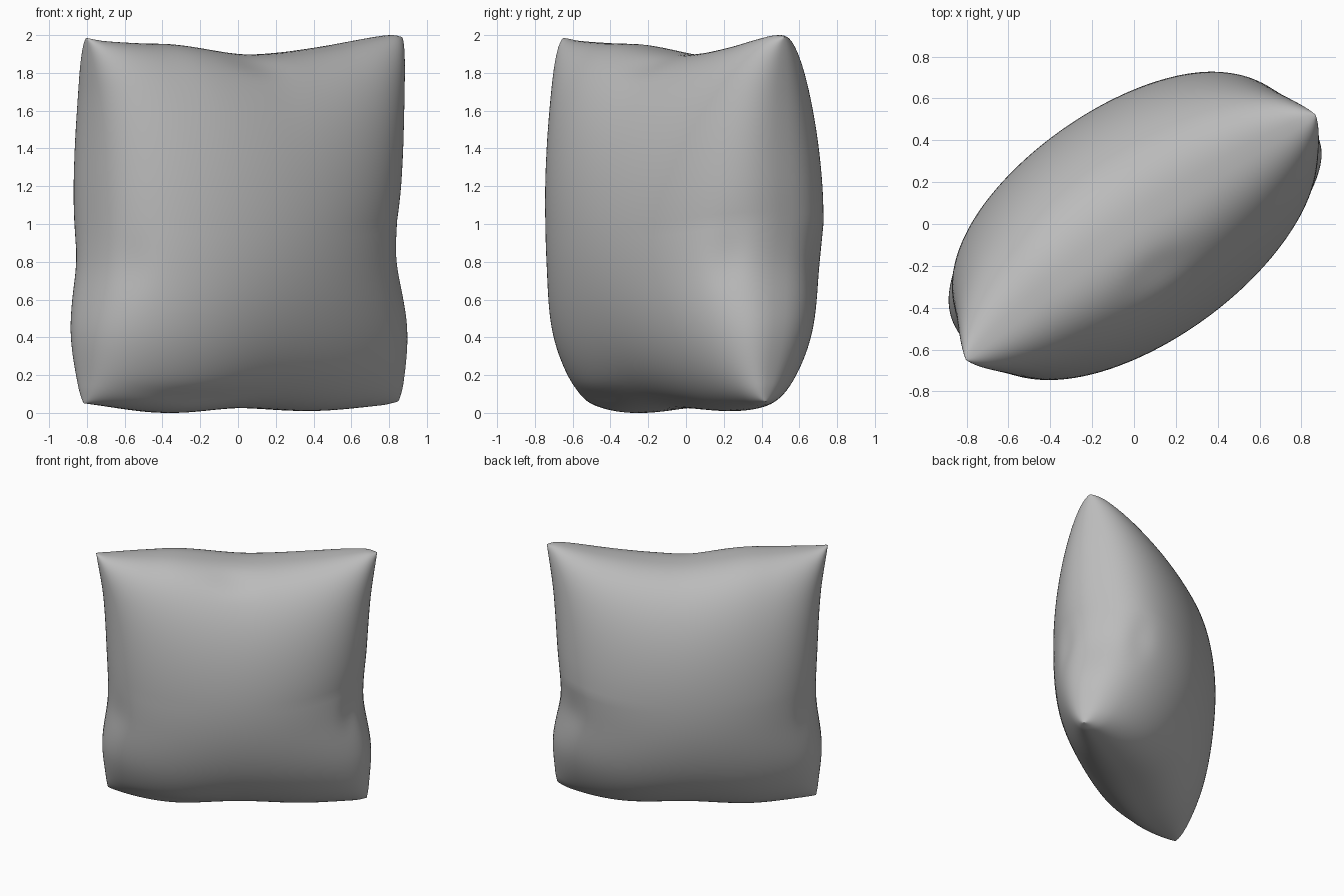
import bpy, bmesh, math

if "Cube" in bpy.data.objects:
    bpy.data.objects.remove(bpy.data.objects["Cube"])

N = 80                       # grid cells per side
ANG = math.radians(35)       # pillow is turned about z
CU, SU = math.cos(ANG), math.sin(ANG)

# Seam outline: (parameter, position) along each edge
LEFT = [(-1, -.945), (-.9, -.96), (-.6, -.985), (-.22, -.945), (.2, -.955), (.65, -.98), (1, -1.03)]
RIGHT = [(-1, .935), (-.9, .95), (-.6, .965), (-.22, .91), (.2, .935), (.65, .965), (1, 1.01)]
TOP = [(-1, 1.985), (-.9, 1.97), (-.65, 1.957), (-.42, 1.95), (0, 1.9), (.25, 1.905),
       (.55, 1.94), (.85, 1.99), (.94, 2.0), (1, 1.99)]
BOTTOM = [(-1, .05), (-.5, .0), (0, .025), (.5, .01), (.9, .04), (1, .06)]

# Soft dents: (s, t, side, depth, width s, width t)
DENTS = [(-.03, .94, -1, .025, .16, .06), (.9, -.2, -1, .02, .07, .16),
         (-.92, -.22, -1, .015, .07, .16), (-.92, -.2, 1, .015, .06, .15),
         (-.45, -.92, -1, .02, .3, .05), (.9, -.22, 1, .02, .07, .16)]


def curve(pts, x):
    """Smooth interpolation through a few points."""
    def slope(i):
        a, b = pts[max(i - 1, 0)], pts[min(i + 1, len(pts) - 1)]
        return (b[1] - a[1]) / (b[0] - a[0])
    i = 0
    while i < len(pts) - 2 and x > pts[i + 1][0]:
        i += 1
    (x0, y0), (x1, y1) = pts[i], pts[i + 1]
    d = x1 - x0
    k = (x - x0) / d
    return ((2*k**3 - 3*k*k + 1) * y0 + (k**3 - 2*k*k + k) * d * slope(i)
            + (3*k*k - 2*k**3) * y1 + (k**3 - k*k) * d * slope(i + 1))


def puff(s):
    return max(0, 1 - s * s) ** .4


def point(s, t, side):
    a, b = (s + 1) / 2, (t + 1) / 2
    u = curve(LEFT, t) * (1 - a) + curve(RIGHT, t) * a
    z = curve(BOTTOM, s) * (1 - b) + curve(TOP, s) * b
    # seam wanders off the middle plane near the corners
    off = (-.07 * b + (1 - b) * (.07 * (1 - a) - .14 * a)) * s * s * abs(t)
    h = .567 * puff(s) * puff(t)
    for ds, dt, sd, dep, ws, wt in DENTS:
        if sd == side:
            h -= min(dep, h * .3) * math.exp(-((s - ds) / ws) ** 2 - ((t - dt) / wt) ** 2)
    n = off + side * h
    return (CU * u - SU * n, SU * u + CU * n, z)


# Pillow: two puffed sheets joined along the seam
bm = bmesh.new()
par = [math.sin(math.pi * (i / N - .5)) for i in range(N + 1)]
par[0], par[N] = -1, 1
sheets = {}
for side in (-1, 1):
    for i, s in enumerate(par):
        for j, t in enumerate(par):
            if side == 1 and (i in (0, N) or j in (0, N)):
                sheets[side, i, j] = sheets[-1, i, j]
            else:
                sheets[side, i, j] = bm.verts.new(point(s, t, side))
    for i in range(N):
        for j in range(N):
            q = [sheets[side, i, j], sheets[side, i + 1, j],
                 sheets[side, i + 1, j + 1], sheets[side, i, j + 1]]
            f = bm.faces.new(q if side == -1 else q[::-1])
            f.smooth = True
me = bpy.data.meshes.new("pillow")
bm.to_mesh(me)
bm.free()
pillow = bpy.data.objects.new("pillow", me)
bpy.context.collection.objects.link(pillow)

grey = bpy.data.materials.new("grey fabric")
grey.diffuse_color = (.5, .5, .5, 1)
grey.use_nodes = True
grey.node_tree.nodes["Principled BSDF"].inputs["Base Color"].default_value = grey.diffuse_color
me.materials.append(grey)
